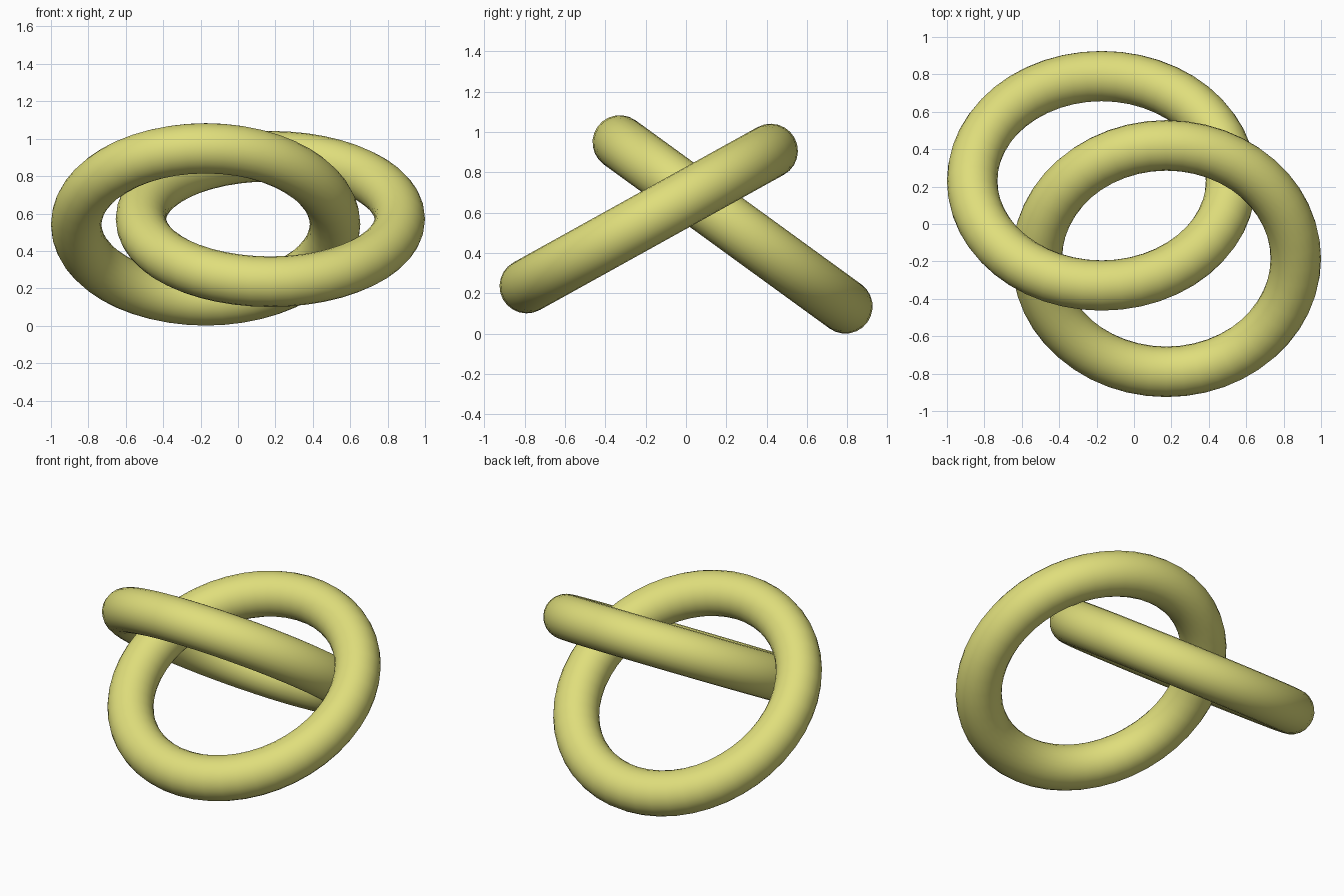
import bpy
from math import radians

if "Cube" in bpy.data.objects:
    bpy.data.objects.remove(bpy.data.objects["Cube"])

yellow = bpy.data.materials.new("soft_yellow")
yellow.diffuse_color = (0.74, 0.73, 0.2, 1)
yellow.use_nodes = True
yellow.node_tree.nodes["Principled BSDF"].inputs["Base Color"].default_value = yellow.diffuse_color


def ring(name, centre, tilt):
    """Smooth round ring tilted about the x axis."""
    bpy.ops.mesh.primitive_torus_add(
        major_radius=0.692, minor_radius=0.135,
        major_segments=48, minor_segments=24,
        location=centre, rotation=(radians(tilt), 0, 0))
    obj = bpy.context.object
    obj.name = name
    obj.data.materials.append(yellow)
    bpy.ops.object.shade_smooth()
    return obj


# Two interlocked links, leaning opposite ways
ring("left_link", (-0.173, 0.231, 0.542), -36)
ring("right_link", (0.173, -0.185, 0.571), 29)
